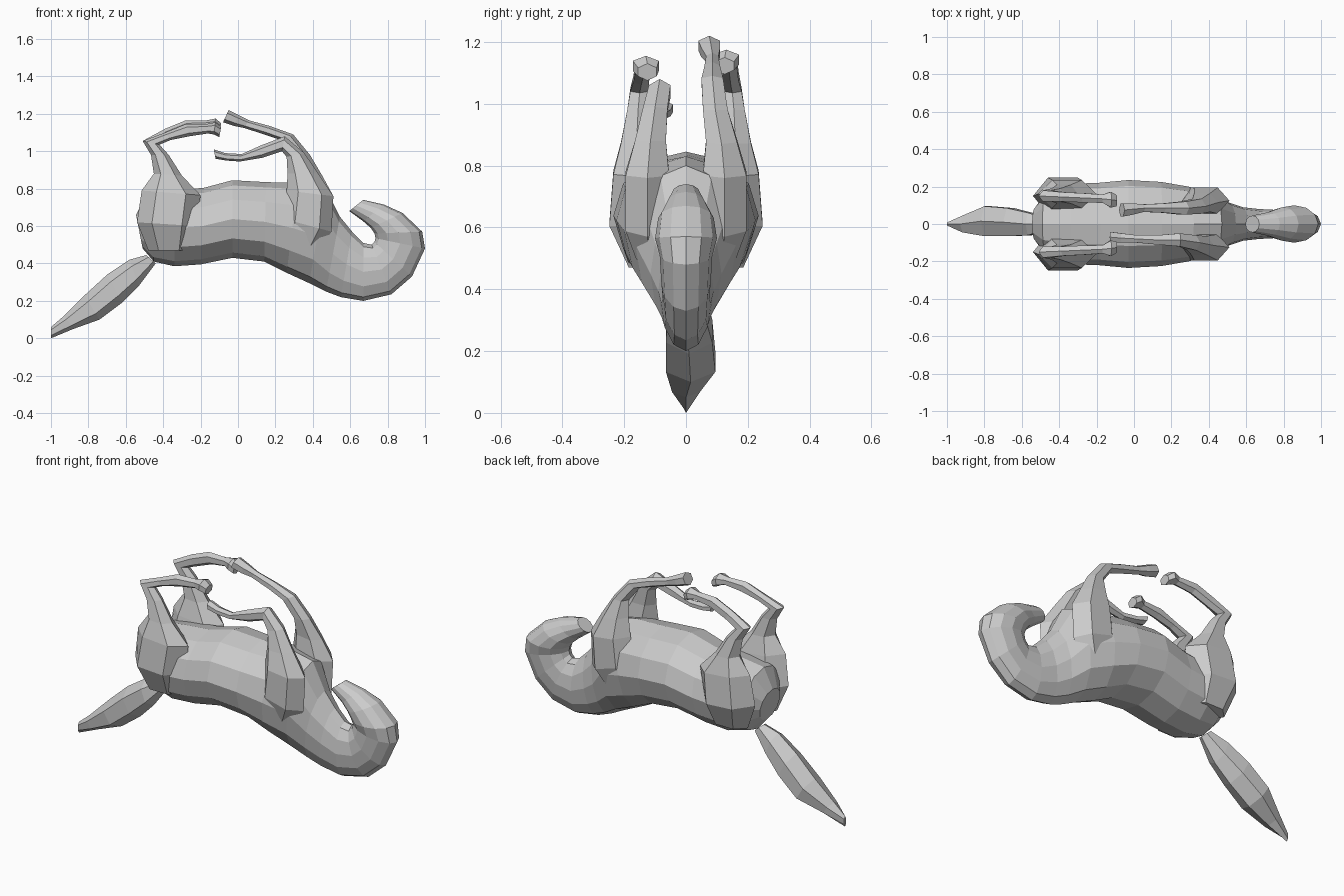
import bpy, bmesh, math


def loft(name, sections, sides, sign=1):
    """Skin rings; each is (x1, z1, x2, z2, y_centre, half_width)
    where the two points are opposite edges of the ring in the side view."""
    bm = bmesh.new()
    rings = []
    fit = 1 if sides % 4 == 0 else 1 / math.sin(math.pi / 3)
    for x1, z1, x2, z2, yc, hw in sections:
        ring = []
        for i in range(sides):
            a = 2 * math.pi * i / sides
            t = (1 - math.cos(a)) / 2
            y = sign * yc + hw * fit * math.sin(a)
            ring.append(bm.verts.new((x1 + (x2 - x1) * t, y, z1 + (z2 - z1) * t)))
        rings.append(ring)
    for r, s in zip(rings, rings[1:]):
        for i in range(sides):
            j = (i + 1) % sides
            bm.faces.new((r[i], r[j], s[j], s[i]))
    bm.faces.new(rings[0])
    bm.faces.new(rings[-1])
    bmesh.ops.recalc_face_normals(bm, faces=bm.faces)
    mesh = bpy.data.meshes.new(name)
    bm.to_mesh(mesh)
    bm.free()
    obj = bpy.data.objects.new(name, mesh)
    bpy.context.collection.objects.link(obj)
    return obj


# Trunk, neck and curled head: belly/throat edge, back/forehead edge, half width
trunk = [
    (-0.545, 0.66, -0.51, 0.48, 0.09),
    (-0.49, 0.77, -0.45, 0.41, 0.17),
    (-0.34, 0.79, -0.34, 0.385, 0.215),
    (-0.18, 0.805, -0.20, 0.395, 0.22),
    (-0.03, 0.845, -0.03, 0.43, 0.235),
    (0.15, 0.835, 0.14, 0.41, 0.225),
    (0.32, 0.83, 0.26, 0.35, 0.20),
    (0.47, 0.80, 0.38, 0.295, 0.165),
    (0.545, 0.65, 0.47, 0.25, 0.115),
    (0.61, 0.57, 0.55, 0.22, 0.09),
    (0.67, 0.51, 0.67, 0.20, 0.08),
    (0.715, 0.50, 0.82, 0.235, 0.075),
    (0.73, 0.515, 0.93, 0.33, 0.08),
    (0.735, 0.535, 1.0, 0.48, 0.085),
    (0.73, 0.56, 0.985, 0.57, 0.10),
    (0.71, 0.59, 0.88, 0.67, 0.09),
    (0.67, 0.625, 0.78, 0.715, 0.065),
    (0.595, 0.68, 0.67, 0.74, 0.045),
]
loft("body_and_head", [(a, b, c, d, 0, w) for a, b, c, d, w in trunk], 12)

# Tail
loft("tail", [
    (-0.49, 0.445, -0.44, 0.40, 0, 0.03),
    (-0.58, 0.42, -0.53, 0.28, 0, 0.06),
    (-0.70, 0.34, -0.62, 0.19, 0.01, 0.075),
    (-0.82, 0.23, -0.74, 0.10, 0.015, 0.08),
    (-0.93, 0.12, -0.88, 0.05, 0, 0.045),
    (-1.0, 0.06, -1.0, 0.0, 0, 0.008),
], 6)

# Hind legs, the far one lifted slightly
for side, sign, lift in (("near", -1, 0.0), ("far", 1, 0.02)):
    loft("hind_leg_" + side, [
        (-0.48, 0.47, -0.26, 0.47, 0.13, 0.055),
        (-0.54, 0.62, -0.22, 0.60, 0.15, 0.098),
        (-0.515, 0.79, -0.20, 0.765, 0.16, 0.075),
        (-0.45, 0.88, -0.30, 0.87, 0.16, 0.05),
        (-0.465, 0.98, -0.37, 0.98, 0.155, 0.035),
        (-0.51, 1.055, -0.42, 1.035, 0.15, 0.03),
        (-0.39, 1.10 + lift, -0.36, 1.06, 0.145, 0.025),
        (-0.28, 1.145 + lift, -0.26, 1.08 + lift, 0.14, 0.025),
        (-0.17, 1.145 + lift, -0.16, 1.095 + lift, 0.135, 0.022),
        (-0.12, 1.155 + lift, -0.13, 1.09 + lift, 0.13, 0.042),
        (-0.09, 1.13 + lift, -0.10, 1.075 + lift, 0.125, 0.03),
    ], 6, sign)

# Forelegs: shared shoulder, different lower legs
shoulder = [
    (0.24, 0.52, 0.42, 0.45, 0.11, 0.04),
    (0.24, 0.64, 0.50, 0.57, 0.125, 0.07),
    (0.26, 0.79, 0.51, 0.76, 0.125, 0.07),
]
loft("foreleg_far", shoulder + [
    (0.28, 0.89, 0.45, 0.87, 0.115, 0.05),
    (0.29, 0.98, 0.385, 0.98, 0.095, 0.04),
    (0.23, 1.06, 0.295, 1.09, 0.085, 0.035),
    (0.14, 1.09, 0.17, 1.135, 0.085, 0.025),
    (0.03, 1.125, 0.06, 1.165, 0.085, 0.02),
    (-0.02, 1.135, 0.0, 1.195, 0.08, 0.03),
    (-0.08, 1.155, -0.05, 1.22, 0.075, 0.035),
], 6, 1)
loft("foreleg_near", shoulder + [
    (0.265, 0.88, 0.43, 0.88, 0.115, 0.05),
    (0.26, 0.97, 0.355, 0.99, 0.10, 0.04),
    (0.235, 1.0, 0.25, 1.08, 0.085, 0.035),
    (0.13, 0.965, 0.12, 1.03, 0.085, 0.025),
    (0.01, 0.945, 0.02, 0.985, 0.08, 0.02),
    (-0.06, 0.95, -0.07, 0.99, 0.075, 0.025),
    (-0.12, 0.96, -0.13, 1.01, 0.07, 0.028),
], 6, -1)
